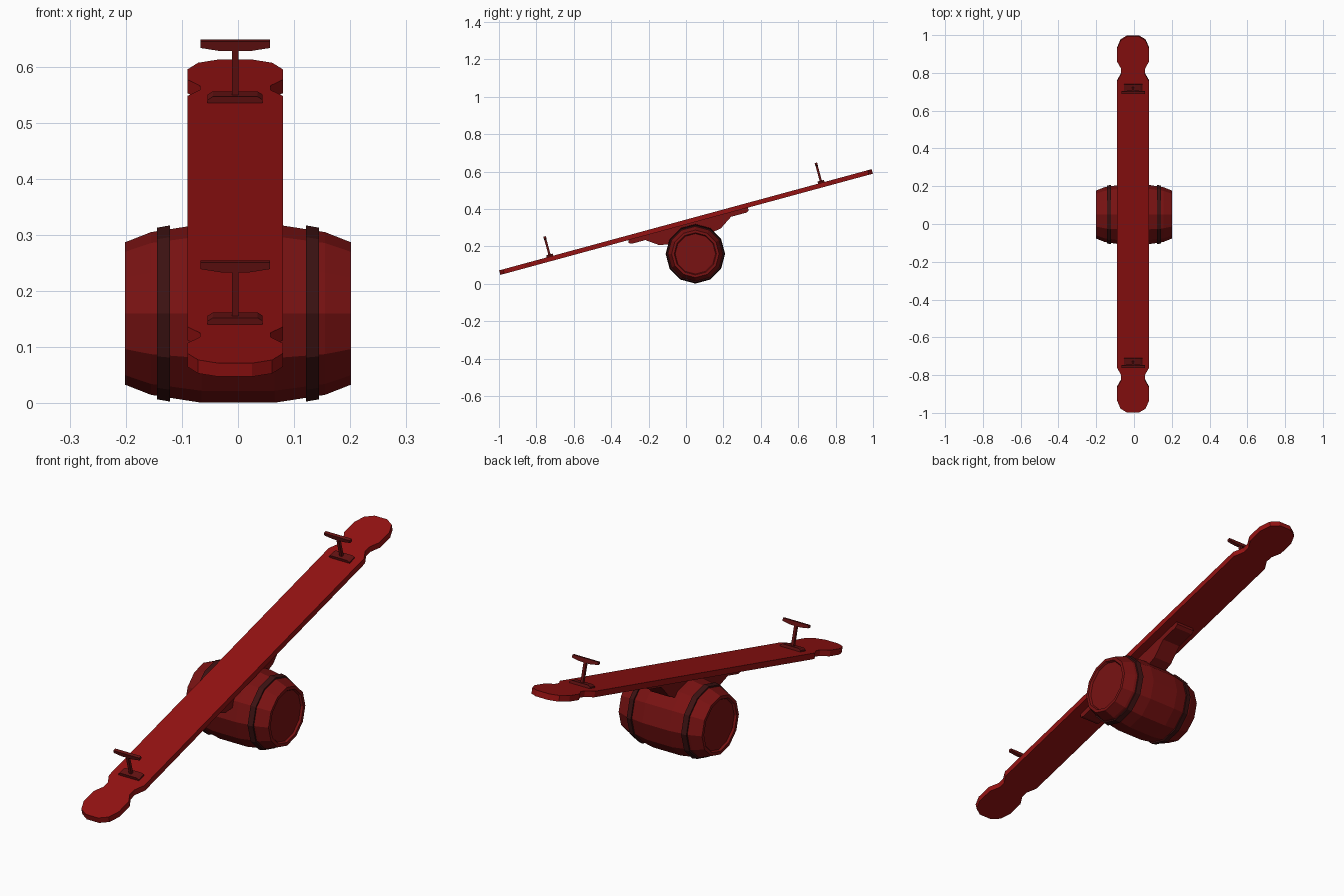
import bpy, bmesh
from math import radians, sin, cos, pi
from mathutils import Matrix

if "Cube" in bpy.data.objects:
    bpy.data.objects.remove(bpy.data.objects["Cube"])

def mat(name, c):
    m = bpy.data.materials.new(name)
    m.diffuse_color = (*c, 1)
    m.use_nodes = True
    m.node_tree.nodes["Principled BSDF"].inputs["Base Color"].default_value = m.diffuse_color
    return m

RED = mat("red_paint", (0.30, 0.006, 0.006))
WOOD = mat("dark_red_wood", (0.19, 0.006, 0.006))
IRON = mat("dark_iron", (0.045, 0.006, 0.006))
GRIP = mat("handle_paint", (0.13, 0.006, 0.006))

def finish(name, bm, m, matrix=Matrix()):
    bmesh.ops.recalc_face_normals(bm, faces=bm.faces)
    me = bpy.data.meshes.new(name)
    bm.to_mesh(me)
    bm.free()
    me.materials.append(m)
    ob = bpy.data.objects.new(name, me)
    ob.matrix_world = matrix
    bpy.context.collection.objects.link(ob)
    return ob

def prism(bm, pts, axis, lo, hi):
    """Extrude a 2D outline along the given axis from lo to hi."""
    def place(p, d):
        q = list(p)
        q.insert(axis, d)
        return q
    f = bm.faces.new([bm.verts.new(place(p, lo)) for p in pts])
    new = bmesh.ops.extrude_face_region(bm, geom=[f])["geom"]
    off = [0, 0, 0]
    off[axis] = hi - lo
    bmesh.ops.translate(bm, verts=[v for v in new if isinstance(v, bmesh.types.BMVert)], vec=off)

def lathe(name, profile, m, closed, sides=12):
    """Turn an (x, radius) profile around the barrel axis."""
    bm = bmesh.new()
    rings = [[bm.verts.new((x, r * cos(2 * pi * i / sides), r * sin(2 * pi * i / sides)))
              for i in range(sides)] for x, r in profile]
    pairs = list(zip(rings, rings[1:]))
    if closed:
        pairs.append((rings[-1], rings[0]))
    else:
        bm.faces.new(rings[0])
        bm.faces.new(rings[-1])
    for a, b in pairs:
        for i in range(sides):
            j = (i + 1) % sides
            bm.faces.new((a[i], a[j], b[j], b[i]))
    return finish(name, bm, m, Matrix.Translation((0, 0.05, 0.16)))

# barrel with slightly recessed ends, and two hoops
half = [(0.192, 0.108), (0.201, 0.113), (0.201, 0.127), (0.155, 0.145), (0.065, 0.159)]
lathe("barrel", [(-x, r) for x, r in half] + half[::-1], WOOD, False)
for s, side in ((-1, "left"), (1, "right")):
    lathe(side + "_hoop", [(s * x, r) for x, r in
          ((0.121, 0.140), (0.121, 0.157), (0.144, 0.153), (0.144, 0.140))], IRON, True)

# everything else sits in the tilted frame of the plank
TILT = Matrix.Translation((-0.005, 0, 0.33)) @ Matrix.Rotation(radians(15.2), 4, 'X')
T = 0.0125

# plank with necked, rounded seats at both ends
edge = [(0.085, 0.785), (0.063, 0.825), (0.063, 0.855), (0.085, 0.895),
        (0.085, 0.965), (0.066, 1.01), (0.03, 1.032)]
right = [(x, -y) for x, y in edge[::-1]] + edge
bm = bmesh.new()
prism(bm, right + [(-x, y) for x, y in right[::-1]], 2, -T, T)
finish("plank", bm, RED, TILT)

# cradle under the plank
cradle = [(-0.32, 0), (-0.325, -0.028), (-0.31, -0.036), (-0.235, -0.036), (-0.17, -0.082),
          (-0.12, -0.09), (0.12, -0.09), (0.17, -0.082), (0.24, -0.036), (0.325, -0.036),
          (0.34, -0.028), (0.338, 0)]
bm = bmesh.new()
prism(bm, cradle, 0, -0.045, 0.045)
finish("cradle", bm, WOOD, TILT)

# T-shaped handles on chamfered feet
foot = [(-0.049, 0), (0.049, 0), (0.049, 0.006), (0.04, 0.012), (-0.04, 0.012), (-0.049, 0.006)]
post = [(-0.006, 0.005), (0.006, 0.005), (0.006, 0.098), (-0.006, 0.098)]
bar = [(-0.062, 0.099), (-0.025, 0.093), (0.025, 0.093), (0.062, 0.099), (0.062, 0.111), (-0.062, 0.111)]
for name, y in (("upper_handle", 0.753), ("lower_handle", -0.75)):
    bm = bmesh.new()
    prism(bm, foot, 1, -0.018, 0.018)
    prism(bm, post, 1, -0.006, 0.006)
    prism(bm, bar, 1, -0.007, 0.007)
    finish(name, bm, GRIP, TILT @ Matrix.Translation((0, y, T)))
